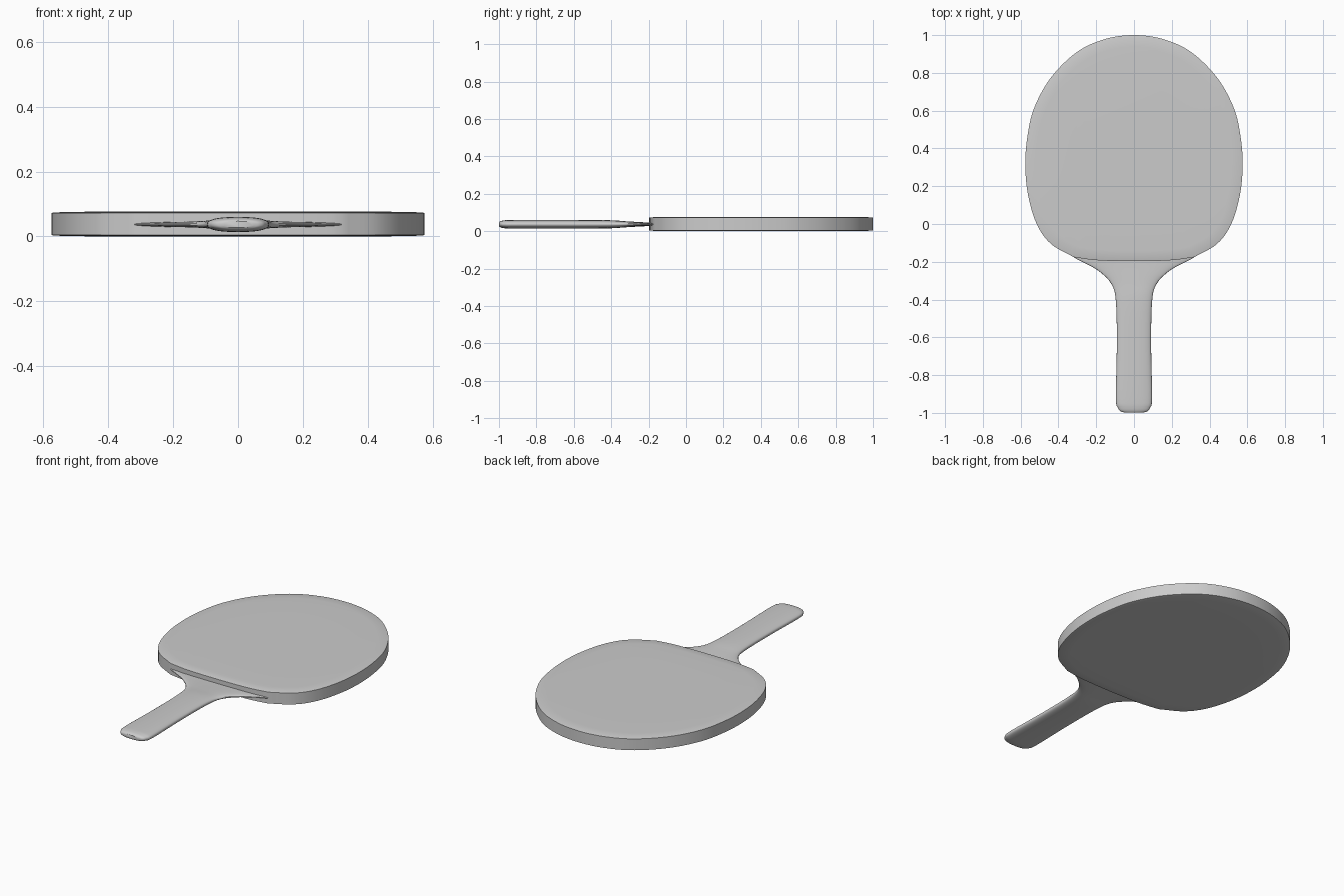
import bpy, bmesh
from math import cos, sin, pi, copysign
from mathutils import Vector

if "Cube" in bpy.data.objects:
    bpy.data.objects.remove(bpy.data.objects["Cube"])


def spline(points, steps):
    """Catmull-Rom curve through the given points."""
    p = [Vector(q) for q in points]
    p = [2 * p[0] - p[1]] + p + [2 * p[-1] - p[-2]]
    out = []
    for a, b, c, d in zip(p, p[1:], p[2:], p[3:]):
        for k in range(steps):
            t = k / steps
            out.append(0.5 * (2 * b + (c - a) * t + (2 * a - 5 * b + 4 * c - d) * t * t
                              + (3 * b - a - 3 * c + d) * t ** 3))
    return out + [p[-2]]


def loft(name, rings):
    """Skin a stack of closed rings and cap both ends."""
    bm = bmesh.new()
    rows = [[bm.verts.new(co) for co in ring] for ring in rings]
    n = len(rows[0])
    for r0, r1 in zip(rows, rows[1:]):
        for i in range(n):
            j = (i + 1) % n
            bm.faces.new((r0[i], r0[j], r1[j], r1[i]))
    bm.faces.new(rows[0])
    bm.faces.new(rows[-1])
    bmesh.ops.recalc_face_normals(bm, faces=bm.faces)
    mesh = bpy.data.meshes.new(name)
    bm.to_mesh(mesh)
    bm.free()
    obj = bpy.data.objects.new(name, mesh)
    bpy.context.collection.objects.link(obj)
    bpy.ops.object.select_all(action='DESELECT')
    obj.select_set(True)
    bpy.context.view_layer.objects.active = obj
    bpy.ops.object.shade_smooth_by_angle(angle=0.6)
    return obj


# Blade: rounded outline with a nearly straight lower edge, very slightly domed
side = spline([(-0.15, 0.98), (0, 1.0), (0.15, 0.98), (0.30, 0.912), (0.44, 0.775),
               (0.53, 0.61), (0.566, 0.45), (0.575, 0.30), (0.56, 0.15),
               (0.515, 0.0), (0.44, -0.105), (0.32, -0.175)], 6)[6:]
lower = spline([(0.32, -0.175), (0.22, -0.19), (0.1, -0.196), (0, -0.197)], 3)[1:]
half = side + lower
outline = half + [Vector((-p.x, p.y)) for p in reversed(half[1:-1])]
centre = Vector((0, 0.35))
layers = [(0.6, 0.0), (0.9, 0.001), (0.99, 0.003), (1, 0.005),
          (1, 0.072), (0.99, 0.074), (0.9, 0.076), (0.6, 0.077)]
loft("blade", [[(*(centre + (p - centre) * s), z) for p in outline] for s, z in layers])

# Handle: flat oval sections (y, half width, half thickness), thin flare into the blade
sections = spline([(-0.999, 0.045, 0.010), (-0.992, 0.070, 0.016), (-0.972, 0.086, 0.021),
                   (-0.92, 0.096, 0.023), (-0.66, 0.091, 0.023), (-0.42, 0.095, 0.022),
                   (-0.32, 0.118, 0.016), (-0.25, 0.185, 0.012), (-0.21, 0.255, 0.010),
                   (-0.175, 0.32, 0.009), (-0.14, 0.34, 0.009)], 4)


def oval(y, w, t, n=40):
    power = lambda v, e: copysign(abs(v) ** e, v)
    angles = [2 * pi * i / n for i in range(n)]
    return [(w * power(cos(a), 0.8), y, 0.037 + t * power(sin(a), 0.8)) for a in angles]


loft("handle", [oval(*s) for s in sections])
